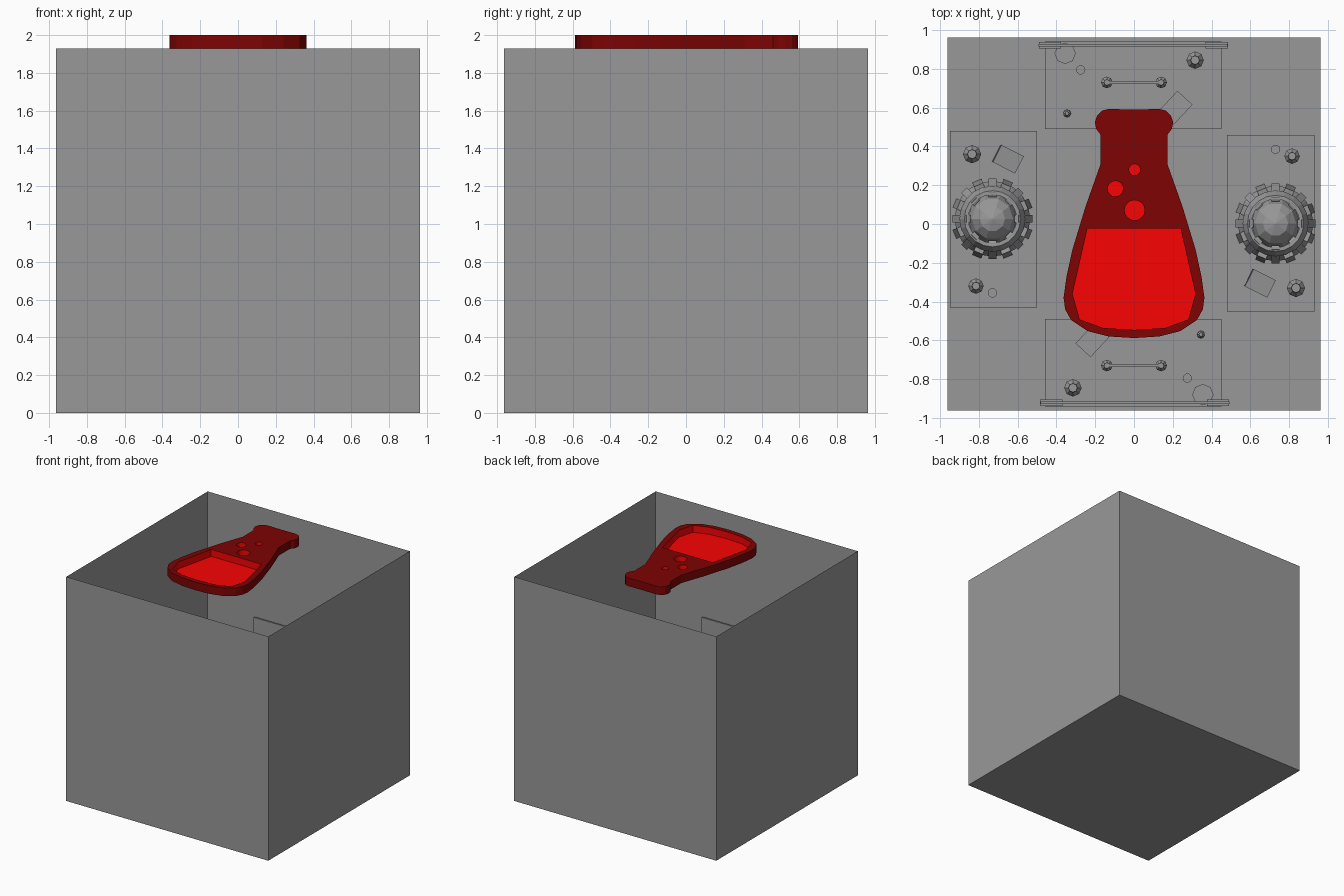
import bpy, bmesh
from math import pi, cos, sin, radians
from mathutils import Matrix

if "Cube" in bpy.data.objects:
    bpy.data.objects.remove(bpy.data.objects["Cube"])


def material(name, rgb):
    m = bpy.data.materials.new(name)
    m.diffuse_color = (*rgb, 1)
    m.use_nodes = True
    m.node_tree.nodes["Principled BSDF"].inputs["Base Color"].default_value = m.diffuse_color
    return m


GREY = material("dark_grey", (0.318, 0.318, 0.318))
DARK = material("dark_red", (0.21, 0.001, 0.001))
BRIGHT = material("bright_red", (0.95, 0.001, 0.001))


def finish(bm, name, mats=(GREY,)):
    me = bpy.data.meshes.new(name)
    bm.to_mesh(me)
    bm.free()
    ob = bpy.data.objects.new(name, me)
    for m in mats:
        me.materials.append(m)
    bpy.context.collection.objects.link(ob)
    return ob


def box(name, c, s, rot=0.0, tilt=0.0):
    bm = bmesh.new()
    bmesh.ops.create_cube(bm, size=1, matrix=Matrix.Translation(c) @ Matrix.Rotation(rot, 4, 'Z')
                          @ Matrix.Rotation(tilt, 4, 'Y') @ Matrix.Diagonal((*s, 1)))
    return finish(bm, name)


def lathe(name, c, profile, n=8, closed=False):
    bm = bmesh.new()
    rings = [[bm.verts.new((c[0] + r * cos(2 * pi * i / n), c[1] + r * sin(2 * pi * i / n), c[2] + z))
              for i in range(n)] for r, z in profile]
    for a, b in zip(rings, rings[1:] + (rings[:1] if closed else [])):
        for i in range(n):
            j = (i + 1) % n
            bm.faces.new((a[i], a[j], b[j], b[i]))
    if not closed:
        bm.faces.new(rings[0][::-1])
        bm.faces.new(rings[-1])
    bmesh.ops.recalc_face_normals(bm, faces=bm.faces)
    return finish(bm, name)


def ring(x, y, r, n=16):
    return [(x + r * cos(2 * pi * i / n), y + r * sin(2 * pi * i / n)) for i in range(n)]


def mirrored(half):
    return half + [(-x, y) for x, y in reversed(half) if x > 0]


# Open-topped crate: floor and four thin walls
bm = bmesh.new()
bmesh.ops.create_cube(bm, size=1, matrix=Matrix.Translation((0, 0, 0.965))
                      @ Matrix.Diagonal((1.925, 1.925, 1.93, 1)))
bmesh.ops.delete(bm, geom=[f for f in bm.faces if f.normal.z > 0.5], context='FACES')
finish(bm, "crate")

# Flask emblem: outline with a liquid recess and bubble recesses
outline = mirrored([(0, 0.59), (0.13, 0.593), (0.165, 0.585), (0.19, 0.56), (0.202, 0.525), (0.195, 0.49),
                    (0.172, 0.46), (0.172, 0.31), (0.25, 0.09), (0.317, -0.13), (0.348, -0.27),
                    (0.363, -0.38), (0.355, -0.44), (0.325, -0.495), (0.24, -0.552), (0.13, -0.58),
                    (0, -0.588)])
liquid = mirrored([(0.24, -0.022), (0.317, -0.36), (0.28, -0.492), (0.16, -0.536), (0, -0.546)])
holes = [liquid, ring(0.003, 0.071, 0.052), ring(-0.096, 0.182, 0.04), ring(0.003, 0.28, 0.029)]
TOP, FLOOR, BASE = 2.0, 1.94, 1.93
bm = bmesh.new()
top_edges = []
for k, loop in enumerate([outline] + holes):
    low = BASE if k == 0 else FLOOR
    up = [bm.verts.new((x, y, TOP)) for x, y in loop]
    dn = [bm.verts.new((x, y, low)) for x, y in loop]
    for i in range(len(loop)):
        j = (i + 1) % len(loop)
        f = bm.faces.new((up[i], up[j], dn[j], dn[i]))
        f.material_index = 1 if k else 0
        top_edges.append(bm.edges.get((up[i], up[j])))
    bm.faces.new(dn).material_index = 1 if k else 0
bmesh.ops.triangle_fill(bm, edges=top_edges, use_beauty=True, normal=(0, 0, 1))
bmesh.ops.recalc_face_normals(bm, faces=bm.faces)
finish(bm, "flask", [DARK, BRIGHT])

# Laboratory furniture inside the crate
H = 0.45


def table(name, x, y, w, d):
    box(name + "_top", (x, y, H - 0.02), (w, d, 0.04))
    for sx in (-1, 1):
        for sy in (-1, 1):
            box(name + "_leg", (x + sx * (w / 2 - 0.03), y + sy * (d / 2 - 0.03), (H - 0.04) / 2),
                (0.04, 0.04, H - 0.04))


def bottle(x, y, r):
    lathe("bottle", (x, y, H), [(r * .6, 0), (r, r * .6), (r, r * 1.4), (r * .4, r * 2.3),
                                (r * .4, r * 3.2), (r * .55, r * 3.3), (r * .5, r * 3.6)])


# Faceted globe held by sloping rings and tilted clamps
def caged_globe(x, y):
    lathe("globe_stand", (x, y, H), [(0.16, 0), (0.14, 0.04), (0.08, 0.07)], 10)
    lathe("globe", (x, y, H + 0.2), [(0.13 * cos(a), 0.13 * sin(a)) for a in
                                     [radians(d) for d in (-80, -50, -20, 10, 35, 60, 88)]], 10)
    for r, z in ((0.17, 0.1), (0.145, 0.22)):
        lathe("cage_ring", (x, y, H + z), [(r, 0), (r + 0.025, 0), (r, 0.05), (r - 0.02, 0.05)], 20, True)
    for i in range(8):
        a = 2 * pi * i / 8 + pi / 2
        box("cage_clamp", (x + 0.16 * cos(a), y + 0.16 * sin(a), H + 0.2), (0.025, 0.04, 0.15), a, -0.5)
        box("cage_foot", (x + 0.185 * cos(a + 0.39), y + 0.185 * sin(a + 0.39), H + 0.08),
            (0.03, 0.05, 0.15), a + 0.39, -0.15)


# Side tables, the second turned half round
for s, oy in ((-1, 0.0), (1, 0.03)):
    table("side_table", s * 0.715 - 0.01, 0.015 - s * 0.01, 0.45, 0.91)
    caged_globe(s * 0.73, 0.015 - s * 0.012)
    bottle(s * 0.835, -s * 0.36 + oy, 0.047)
    bottle(s * 0.815, s * 0.32 + oy, 0.04)
    box("book", (s * 0.65, -s * 0.335 + oy, H + 0.03), (0.13, 0.1, 0.03), radians(-27), 0.15)
    lathe("dish", (s * 0.73, s * 0.355 + oy, H), [(0.024, 0), (0.024, 0.02)], 10)

# End tables with boards, the second turned half round
for s in (1, -1):
    table("end_table", -0.005, s * 0.715, 0.91, 0.45)
    box("board", (-s * 0.005, s * 0.922, 0.72), (0.976, 0.014, 0.54))
    for e in (-1, 1):
        box("board_foot", (e * 0.43 - s * 0.003, s * 0.922, 0.47), (0.115, 0.034, 0.04))
        bottle(s * e * 0.14, s * 0.73, 0.03)
    box("tube", (0, s * 0.73, H + 0.1), (0.26, 0.014, 0.014))
    bottle(s * 0.315, s * 0.845, 0.045)
    bottle(-s * 0.345, s * 0.57, 0.02)
    lathe("dish", (-s * 0.355, s * 0.88, H), [(0.055, 0), (0.055, 0.02)], 8)
    lathe("dish", (-s * 0.275, s * 0.795, H), [(0.024, 0), (0.024, 0.02)], 10)
    box("book", (s * 0.215, s * 0.6, H + 0.02), (0.105, 0.14, 0.04), radians(-43))
